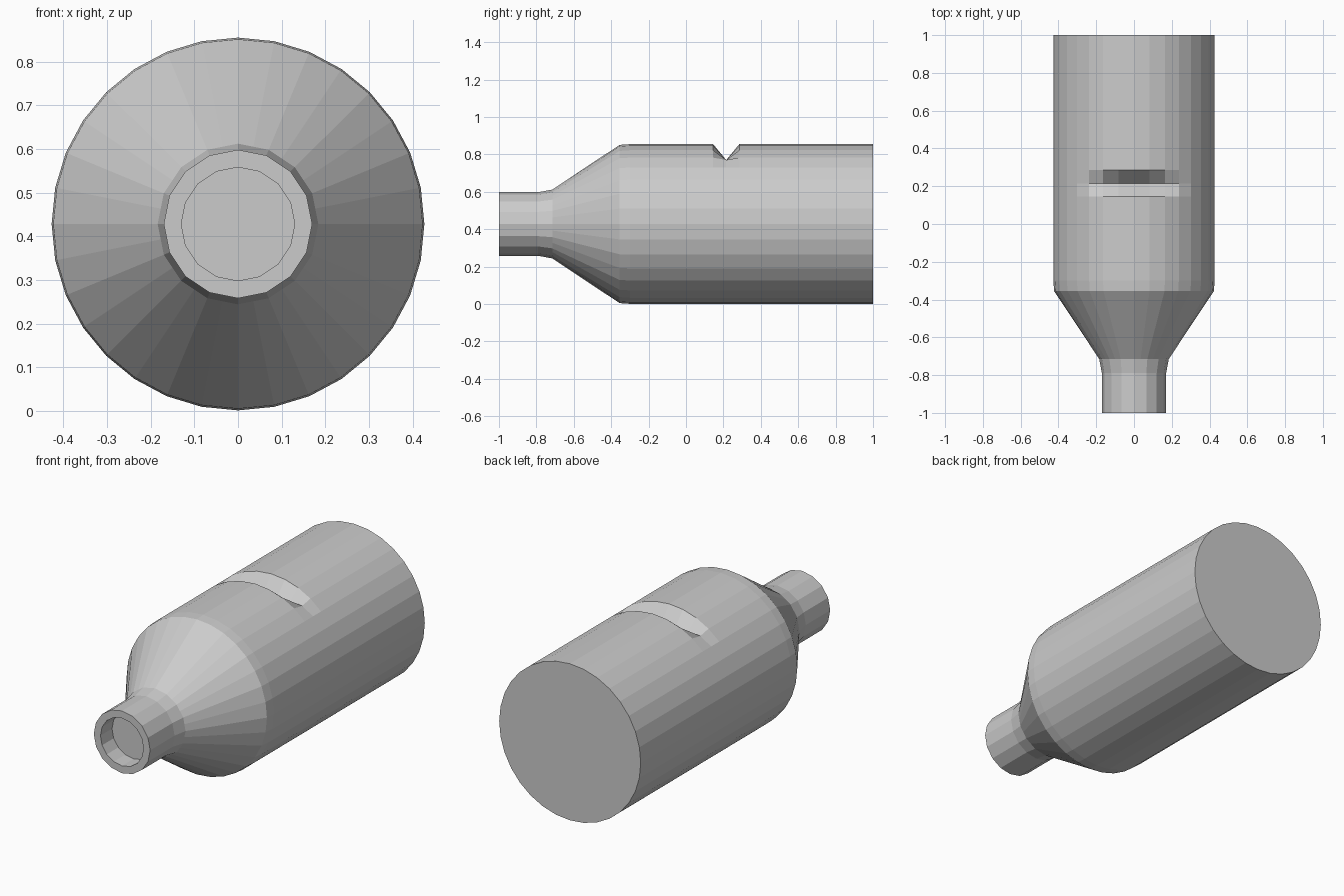
import bpy
import bmesh
from math import sin, cos, pi

old = bpy.data.objects.get("Cube")
if old:
    bpy.data.objects.remove(old, do_unlink=True)

SIDES = 32
CENTRE_Z = 0.428
NOTCH_Y = 0.215
NOTCH_FLOOR = 0.77

# Plain grey finish
grey = bpy.data.materials.new("plain_grey")
grey.use_nodes = True
colour = (0.6, 0.6, 0.6, 1)
grey.diffuse_color = colour
grey.node_tree.nodes["Principled BSDF"].inputs["Base Color"].default_value = colour

# Profile from bore floor, out over the lip, along the neck, shoulder and body: (y, radius, coarse)
profile = [
    (-0.9, 0.13, True), (-1.0, 0.13, True), (-1.0, 0.17, True),
    (-0.79, 0.17, True), (-0.715, 0.184, True), (-0.355, 0.423, False),
    (-0.3, 0.427, False), (0.145, 0.427, False), (NOTCH_Y, 0.427, False),
    (0.285, 0.427, False), (1.0, 0.427, False),
]


def ring(bm, y, radius, coarse):
    """Ring of vertices around the y axis; coarse rings have half as many corners."""
    verts = []
    for i in range(SIDES):
        a = 2 * pi * i / SIDES
        r = radius * cos(2 * pi / SIDES) if coarse and i % 2 else radius
        z = CENTRE_Z + r * cos(a)
        # Straight floor of the cross notch
        if y == NOTCH_Y:
            z = min(z, NOTCH_FLOOR)
        verts.append(bm.verts.new((r * sin(a), y, z)))
    return verts


# Bottle body with neck, bore and notch
bm = bmesh.new()
rings = [ring(bm, *p) for p in profile]
for a, b in zip(rings, rings[1:]):
    for i in range(SIDES):
        j = (i + 1) % SIDES
        bm.faces.new((a[i], a[j], b[j], b[i]))
bm.faces.new(rings[0])
bm.faces.new(rings[-1])
bmesh.ops.recalc_face_normals(bm, faces=bm.faces)

mesh = bpy.data.meshes.new("bottle_body")
bm.to_mesh(mesh)
bm.free()
mesh.materials.append(grey)
body = bpy.data.objects.new("bottle_body", mesh)
bpy.context.collection.objects.link(body)
